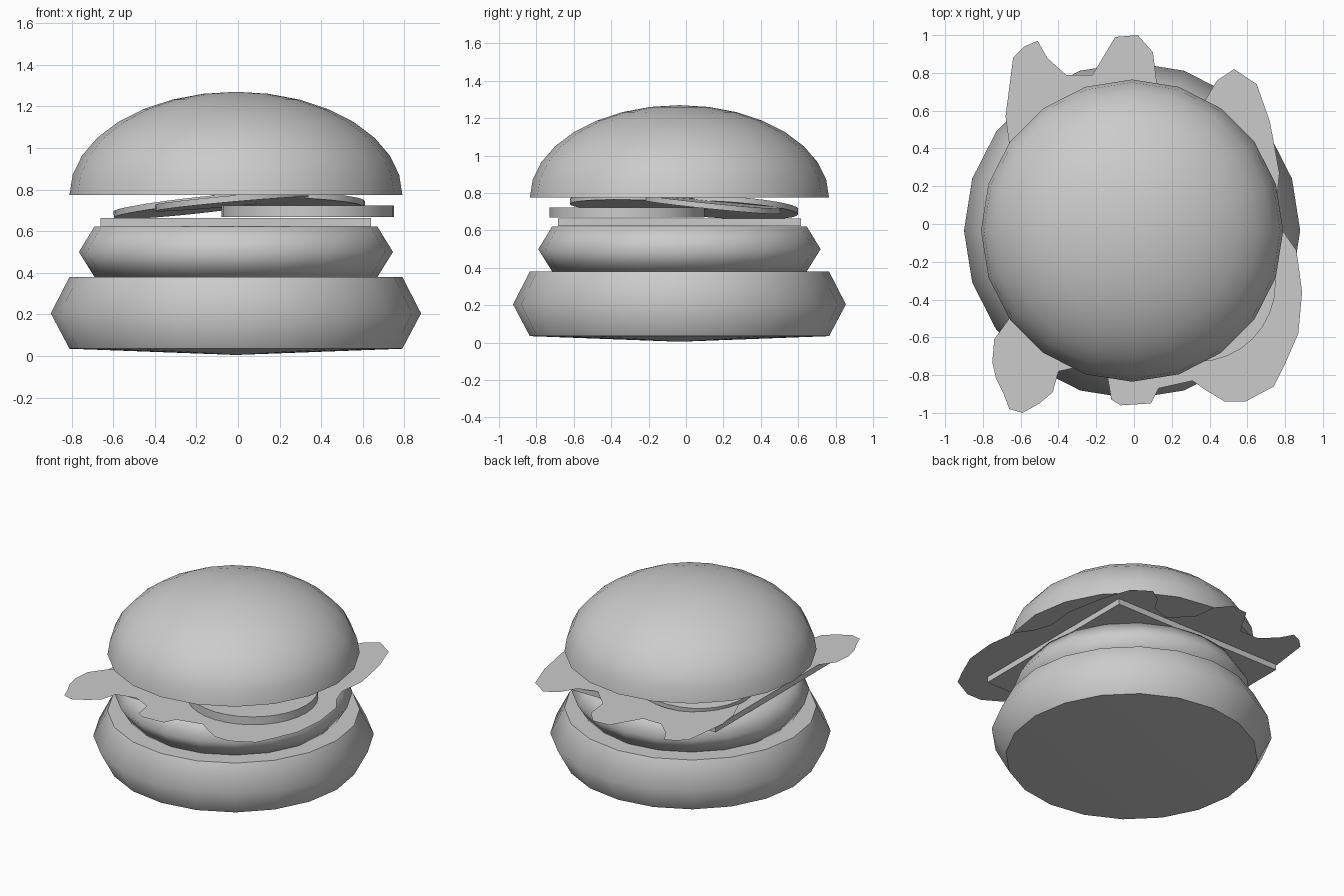
import bpy, bmesh, math
from mathutils import Matrix, Vector

if "Cube" in bpy.data.objects:
    bpy.data.objects.remove(bpy.data.objects["Cube"])

CX, CY = -0.01, -0.035   # axis of the stack
SIDES = 20


def finish(name, bm, smooth=None):
    mesh = bpy.data.meshes.new(name)
    bmesh.ops.recalc_face_normals(bm, faces=bm.faces)
    bm.to_mesh(mesh)
    bm.free()
    ob = bpy.data.objects.new(name, mesh)
    bpy.context.collection.objects.link(ob)
    if smooth:
        bpy.ops.object.select_all(action='DESELECT')
        ob.select_set(True)
        bpy.context.view_layer.objects.active = ob
        bpy.ops.object.shade_smooth_by_angle(angle=math.radians(smooth))
    return ob


def lathe(name, profile, smooth=65):
    """Revolve (radius, z) points; radius 0 makes a pole."""
    bm = bmesh.new()
    rings = []
    for r, z in profile:
        n = 1 if r == 0 else SIDES
        rings.append([bm.verts.new((CX + r * math.cos(math.tau * i / SIDES),
                                    CY + r * math.sin(math.tau * i / SIDES), z))
                      for i in range(n)])
    for a, b in zip(rings, rings[1:]):
        for i in range(SIDES):
            j = (i + 1) % SIDES
            quad = [a[i % len(a)], a[j % len(a)], b[j % len(b)], b[i % len(b)]]
            bm.faces.new(list(dict.fromkeys(quad)))
    return finish(name, bm, smooth)


def slice_disc(name, center, radius, thickness, tilt=(0, 0)):
    """Round slice; tilt is the slope of its plane along x and y."""
    bm = bmesh.new()
    normal = Vector((-tilt[0], -tilt[1], 1)).normalized()
    rot = Vector((0, 0, 1)).rotation_difference(normal).to_matrix().to_4x4()
    bmesh.ops.create_cone(bm, cap_ends=True, segments=32, radius1=radius,
                          radius2=radius, depth=thickness,
                          matrix=Matrix.Translation(center) @ rot)
    return finish(name, bm, 40)


# Bottom bun and patty
lathe("bottom_bun", [(0, 0.005), (0.8, 0.035), (0.89, 0.205), (0.8, 0.38), (0, 0.38)], 58)
lathe("patty", [(0, 0.38), (0.68, 0.38), (0.755, 0.5), (0.68, 0.622), (0, 0.622)], 75)

# Cheese slice
bm = bmesh.new()
bmesh.ops.create_cube(bm, size=1, matrix=Matrix.Translation((CX, CY, 0.643))
                      @ Matrix.Diagonal((1.3, 1.3, 0.04, 1)))
finish("cheese", bm)

# Lettuce: one thin flat leaf with a ragged outline
leaf = [(-0.68, 0.57), (-0.64, 0.88), (-0.58, 0.94), (-0.51, 0.97), (-0.46, 0.88),
        (-0.36, 0.79), (-0.22, 0.79), (-0.1, 0.99), (0.02, 1.0), (0.1, 0.91),
        (0.12, 0.75), (0.25, 0.62), (0.38, 0.66), (0.44, 0.76), (0.53, 0.82),
        (0.65, 0.74), (0.72, 0.54), (0.77, 0.27), (0.75, 0.08), (0.79, -0.04),
        (0.86, -0.14), (0.89, -0.36), (0.87, -0.58), (0.8, -0.74), (0.74, -0.86),
        (0.59, -0.94), (0.48, -0.94), (0.38, -0.88), (0.31, -0.83), (0.13, -0.87),
        (0.09, -0.95), (-0.07, -0.96), (-0.12, -0.93), (-0.14, -0.81), (-0.26, -0.75),
        (-0.4, -0.78), (-0.43, -0.89), (-0.5, -0.95), (-0.59, -1.0), (-0.66, -0.98),
        (-0.69, -0.9), (-0.73, -0.82), (-0.75, -0.73), (-0.74, -0.61), (-0.66, -0.5),
        (-0.56, -0.4), (-0.54, -0.1), (-0.57, 0.2), (-0.66, 0.42)]
bm = bmesh.new()
face = bm.faces.new([bm.verts.new((x, y, 0.668)) for x, y in reversed(leaf)])
bm.normal_update()
if face.normal.z < 0:
    face.normal_flip()
mesh = bpy.data.meshes.new("lettuce")
bm.to_mesh(mesh)
bm.free()
bpy.context.collection.objects.link(bpy.data.objects.new("lettuce", mesh))

# Tomato slices, one flat and the others leaning on it
slice_disc("tomato_slice_1", (0.335, -0.315, 0.696), 0.415, 0.055)
slice_disc("tomato_slice_2", (-0.19, 0.19, 0.725), 0.41, 0.03, (0.11, -0.06))
slice_disc("tomato_slice_3", (0.24, 0.14, 0.74), 0.37, 0.03, (-0.03, -0.1))
slice_disc("tomato_slice_4", (-0.03, -0.25, 0.745), 0.37, 0.03, (0.09, -0.03))

# Top bun: half ellipsoid with a flat underside
STEPS = 8
dome = [(0.8 * math.cos(math.pi / 2 * i / STEPS),
         0.775 + 0.495 * math.sin(math.pi / 2 * i / STEPS)) for i in range(STEPS)]
lathe("top_bun", [(0, 0.775)] + dome + [(0, 1.27)], 60)
